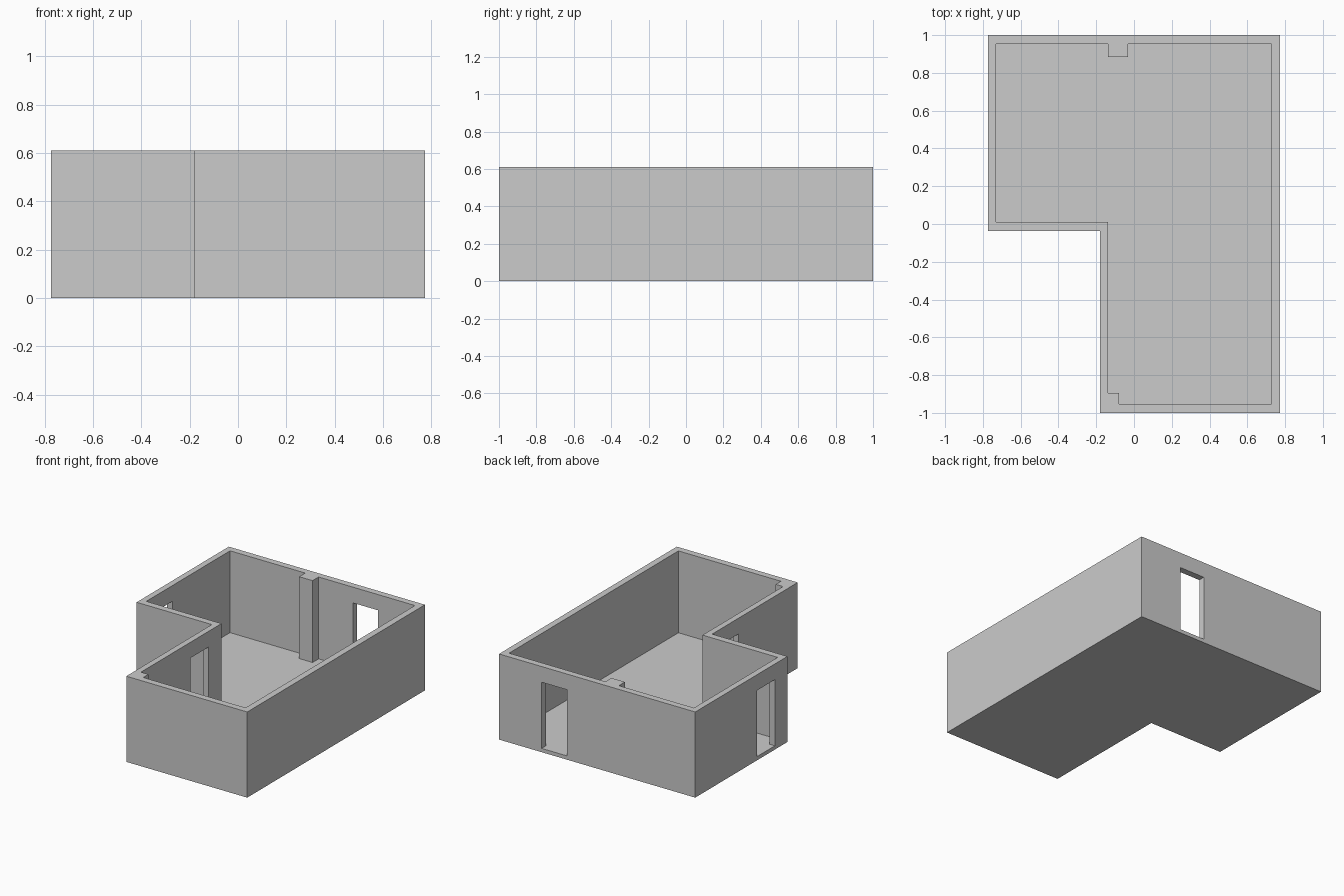
import bpy
import bmesh

if "Cube" in bpy.data.objects:
    bpy.data.objects.remove(bpy.data.objects["Cube"])

HEIGHT = 0.61
FLOOR = 0.027
DOOR_TOP = 0.498


def prism(name, outline, z0, z1):
    """Extrude a closed counter-clockwise plan outline from z0 to z1."""
    bm = bmesh.new()
    base = bm.faces.new([bm.verts.new((x, y, z0)) for x, y in outline])
    top = bmesh.ops.extrude_face_region(bm, geom=[base], use_keep_orig=True)
    verts = [v for v in top["geom"] if isinstance(v, bmesh.types.BMVert)]
    bmesh.ops.translate(bm, verts=verts, vec=(0, 0, z1 - z0))
    bmesh.ops.recalc_face_normals(bm, faces=bm.faces)
    mesh = bpy.data.meshes.new(name)
    bm.to_mesh(mesh)
    bm.free()
    obj = bpy.data.objects.new(name, mesh)
    bpy.context.collection.objects.link(obj)
    return obj


def cut(target, cutter):
    """Subtract a cutter for good and remove it."""
    cutter.hide_render = True
    mod = target.modifiers.new("cut", "BOOLEAN")
    mod.operation = "DIFFERENCE"
    mod.solver = "EXACT"
    mod.object = cutter
    bpy.context.view_layer.objects.active = target
    bpy.ops.object.modifier_apply(modifier=mod.name)
    bpy.data.objects.remove(cutter)


# L-shaped outer block: walls and floor in one piece
shell = prism("room_shell", [
    (-0.773, 1), (-0.773, -0.037), (-0.18, -0.037),
    (-0.18, -1), (0.773, -1), (0.773, 1)], 0, HEIGHT)

# Room interior, leaving the back pillar and the front corner pillar standing
cut(shell, prism("room_space", [
    (-0.73, 0.953), (-0.73, 0.011), (-0.138, 0.011), (-0.138, -0.895),
    (-0.08, -0.895), (-0.08, -0.953), (0.727, -0.953), (0.727, 0.953),
    (-0.032, 0.953), (-0.032, 0.885), (-0.138, 0.885), (-0.138, 0.953)],
    FLOOR, HEIGHT + 0.1))

# Doorways through the back, left and inner side walls, level with the floor
for x0, x1, y0, y1 in [
        (0.237, 0.437, 0.93, 1.05),
        (-0.82, -0.70, 0.104, 0.303),
        (-0.22, -0.11, -0.335, -0.135)]:
    cut(shell, prism("doorway", [(x0, y0), (x1, y0), (x1, y1), (x0, y1)],
                     FLOOR, DOOR_TOP))
